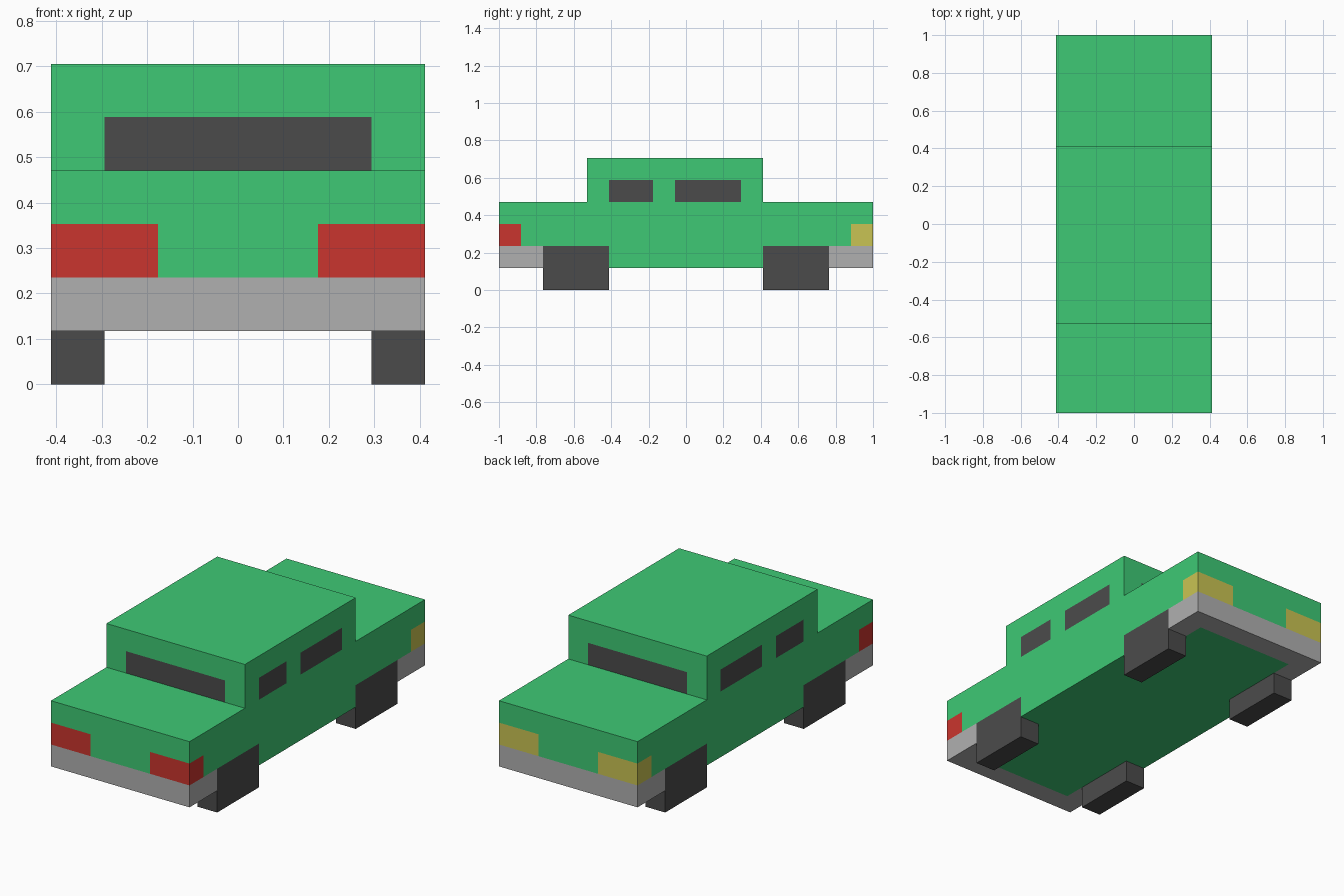
import bpy, bmesh
from mathutils import Vector

if "Cube" in bpy.data.objects:
    bpy.data.objects.remove(bpy.data.objects["Cube"])

U = 1 / 17  # the car sits on a coarse grid, 34 cells long


def material(name, rgb):
    def linear(c):
        c /= 255
        return c / 12.92 if c <= 0.04045 else ((c + 0.055) / 1.055) ** 2.4
    m = bpy.data.materials.new(name)
    m.diffuse_color = (*[linear(c) for c in rgb], 1)
    m.use_nodes = True
    m.node_tree.nodes["Principled BSDF"].inputs["Base Color"].default_value = m.diffuse_color
    return m


MATS = [material("green paint", (62, 201, 117)),
        material("dark grey", (75, 75, 75)),
        material("bumper grey", (176, 176, 176)),
        material("red light", (202, 53, 46)),
        material("yellow light", (201, 196, 83))]
GREEN, DARK, GREY, RED, YELLOW = range(5)


def block(name, lo, hi, cuts, rule):
    """Box in grid cells, cut along planes, each face coloured by rule(centre, normal)."""
    bm = bmesh.new()
    bmesh.ops.create_cube(bm, size=1)
    for v in bm.verts:
        v.co = Vector([lo[i] if v.co[i] < 0 else hi[i] for i in range(3)])
    for axis, places in enumerate(cuts):
        n = Vector((0, 0, 0))
        n[axis] = 1
        for p in places:
            bmesh.ops.bisect_plane(bm, geom=bm.verts[:] + bm.edges[:] + bm.faces[:],
                                   plane_co=n * p, plane_no=n, dist=1e-5)
    bm.normal_update()
    for f in bm.faces:
        f.material_index = rule(f.calc_center_median(), f.normal)
    bmesh.ops.scale(bm, vec=(U, U, U), verts=bm.verts)
    me = bpy.data.meshes.new(name)
    bm.to_mesh(me)
    bm.free()
    for m in MATS:
        me.materials.append(m)
    ob = bpy.data.objects.new(name, me)
    bpy.context.collection.objects.link(ob)
    return ob


# Lower body: bumpers, wrap-around lights and wheel tops
def body_rule(c, n):
    x, y = abs(c.x), abs(c.y)
    if n.z > 0.5:
        return GREEN
    if c.z < 4:
        if x > 5 and 7 < y < 13:
            return DARK
        if y > 15 or (x > 5 and y > 13):
            return GREY
    elif c.z < 6 and x > 3 and y > 15:
        return RED if c.y < 0 else YELLOW
    return GREEN


block("lower_body", (-7, -17, 2), (7, 17, 8),
      [(-5, -3, 3, 5), (-15, -13, -7, 7, 13, 15), (4, 6)], body_rule)


# Cabin: windscreen, rear window and two windows on each side
def cabin_rule(c, n):
    if c.z < 10 and abs(n.z) < 0.5:
        if abs(n.y) > 0.5:
            return DARK if abs(c.x) < 5 else GREEN
        if -7 < c.y < -3 or -1 < c.y < 5:
            return DARK
    return GREEN


block("cabin", (-7, -9, 8), (7, 7, 12),
      [(-5, 5), (-7, -3, -1, 5), (10,)], cabin_rule)

# Wheels: square blocks flush with the body sides
for side, x in (("left", -7), ("right", 5)):
    for end, y in (("front", -13), ("back", 7)):
        block(f"{end}_{side}_wheel", (x, y, 0), (x + 2, y + 6, 2),
              [], lambda c, n: DARK)
